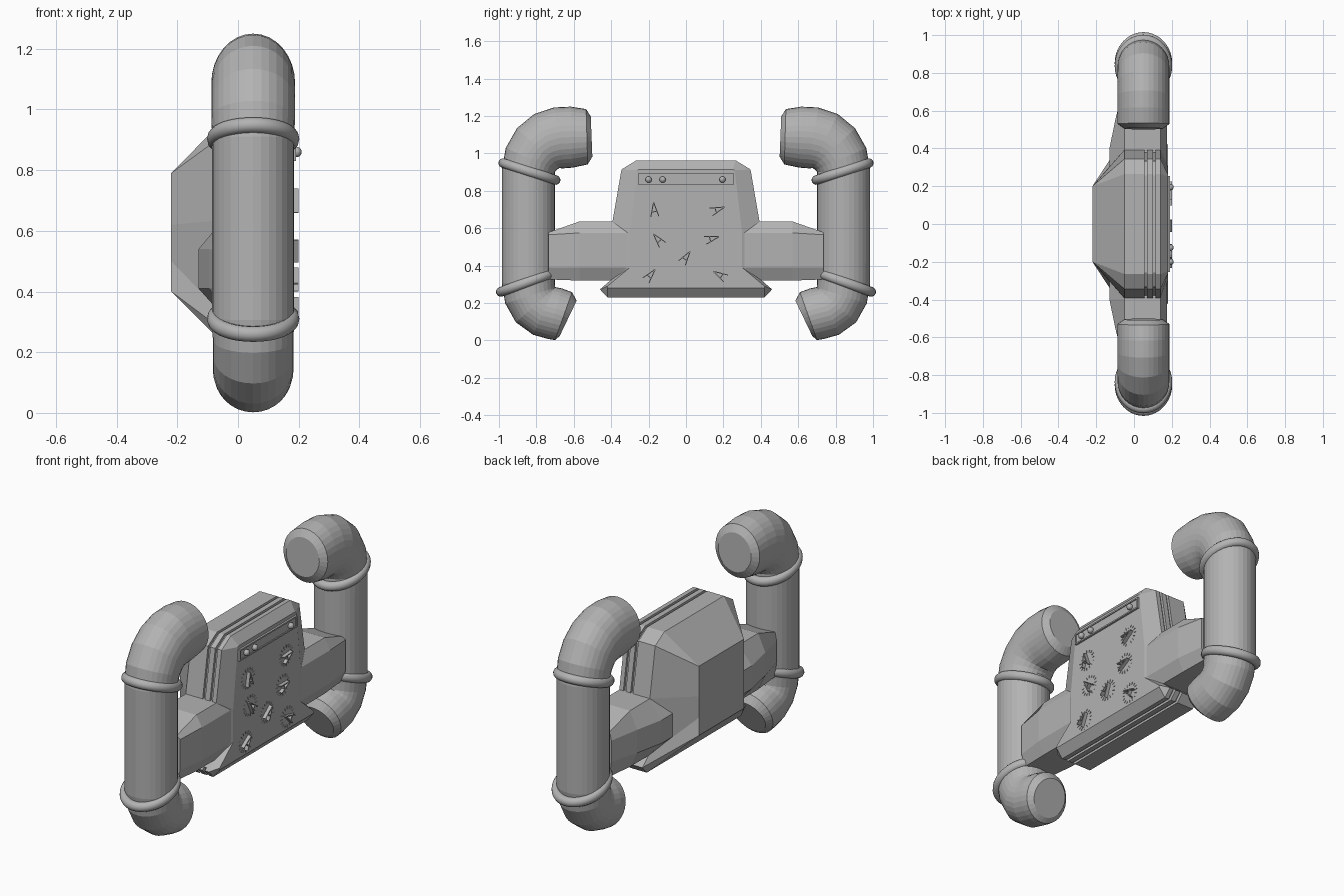
import bpy, bmesh
from math import sin, cos, pi, radians
from mathutils import Vector, Matrix

cube = bpy.data.objects.get("Cube")
if cube:
    bpy.data.objects.remove(cube, do_unlink=True)

grey = bpy.data.materials.new("plain grey")
grey.use_nodes = True
GREY = (0.45, 0.45, 0.45, 1)
grey.diffuse_color = GREY
grey.node_tree.nodes["Principled BSDF"].inputs["Base Color"].default_value = GREY

CX = 0.05      # depth of the grip axis
FACE = 0.18    # depth of the instrument face


def finish(bm, name):
    bmesh.ops.remove_doubles(bm, verts=bm.verts, dist=0.0001)
    bmesh.ops.recalc_face_normals(bm, faces=bm.faces)
    me = bpy.data.meshes.new(name)
    bm.to_mesh(me)
    bm.free()
    me.materials.append(grey)
    ob = bpy.data.objects.new(name, me)
    bpy.context.collection.objects.link(ob)
    return ob


def loft(name, sections):
    """Skin a list of equal-length closed sections and cap both ends."""
    bm = bmesh.new()
    rings = [[bm.verts.new(p) for p in s] for s in sections]
    n = len(rings[0])
    for a, b in zip(rings, rings[1:]):
        for i in range(n):
            j = (i + 1) % n
            bm.faces.new((a[i], a[j], b[j], b[i]))
    bm.faces.new(rings[0])
    bm.faces.new(rings[-1])
    return finish(bm, name)


def add_box(bm, centre, size, turn=0):
    m = (Matrix.Translation(centre) @ Matrix.Rotation(turn, 4, 'X')
         @ Matrix.Diagonal((*size, 1)))
    bmesh.ops.create_cube(bm, size=1, matrix=m)


# Central housing: mirrored outline, carried through stepped depths
def both(half):
    return half + [(-y, z) for y, z in reversed(half)]


outline = both([(.265, .963), (.345, .914), (.393, .636), (.40, .325), (.46, .273), (.42, .23)])
back = both([(.2, .79), (.2, .79), (.2, .62), (.2, .5), (.2, .4), (.2, .4)])
front = both([(.25, .914), (.26, .91), (.30, .575), (.30, .39), (.42, .29), (.42, .28)])
groove = [(y * .965, .6 + (z - .6) * .965) for y, z in outline]
layers = [(-.22, back), (-.05, outline), (.055, outline), (.055, groove), (.07, groove),
          (.07, outline), (.1, outline), (.1, groove), (.115, groove), (.115, outline),
          (.14, outline), (FACE, front)]
loft("housing", [[(x, y, z) for y, z in s] for x, s in layers])

# Side arms: faceted section tapering towards the grips
arm_root = [(-.13, .54), (-.05, .636), (.14, .636), (.175, .575),
            (.175, .39), (.14, .32), (-.05, .32), (-.13, .41)]
arm_mid = [(-.095, .54)] + arm_root[1:-1] + [(-.095, .41)]
arm_tip = [(-.05, .53), (-.04, .578), (.13, .578), (.155, .565),
           (.155, .39), (.13, .326), (-.04, .326), (-.05, .41)]

# Grip path: (y, z, radius) from lower end, up the handle, to upper end
grip_path = [(-.63, .118, .105), (-.655, .13, .136), (-.70, .143, .14), (-.76, .158, .14),
             (-.805, .19, .14), (-.833, .24, .14), (-.843, .31, .142), (-.843, .60, .142),
             (-.843, .905, .142), (-.828, .97, .148), (-.79, 1.028, .156), (-.74, 1.065, .162),
             (-.68, 1.083, .165), (-.61, 1.087, .163), (-.53, 1.089, .148), (-.505, 1.09, .108)]


def grip(name, side):
    pts = [Vector((0, p[0], p[1])) for p in grip_path]
    sections = []
    for i, (y, z, r) in enumerate(grip_path):
        t = (pts[min(i + 1, len(pts) - 1)] - pts[max(i - 1, 0)]).normalized()
        across = Vector((0, t.z, -t.y)) * r
        rx = min(r * .95, .138)
        ring = []
        for k in range(32):
            a = 2 * pi * k / 32
            p = pts[i] + across * cos(a) + Vector((CX + rx * sin(a), 0, 0))
            ring.append((p.x, -side * p.y, p.z))
        sections.append(ring)
    loft(name, sections)


def collar(name, y, z, tilt):
    bpy.ops.mesh.primitive_torus_add(major_segments=40, minor_segments=12,
                                     major_radius=.147, minor_radius=.026,
                                     location=(CX, y, z), rotation=(tilt, 0, 0))
    ob = bpy.context.object
    ob.name = name
    ob.scale.x = .88
    ob.data.materials.append(grey)
    bpy.ops.object.shade_smooth_by_angle(angle=radians(40))


for side, label in ((1, "left"), (-1, "right")):
    stations = [(.2, arm_root), (.4, arm_root), (.57, arm_mid), (.735, arm_tip)]
    loft(label + "_arm", [[(x, side * y, z) for x, z in s] for y, s in stations])
    grip(label + "_grip", side)
    collar(label + "_upper_collar", side * .837, .903, side * radians(18))
    collar(label + "_lower_collar", side * .852, .31, -side * radians(20))

# Warning light strip: raised frame with three studs
bm = bmesh.new()
add_box(bm, (FACE, 0, .862), (.012, .51, .064))
for z in (.834, .890):
    add_box(bm, (FACE + .004, 0, z), (.014, .51, .008))
for y in (-.251, .251):
    add_box(bm, (FACE + .004, y, .862), (.014, .008, .064))
finish(bm, "light_strip")

bm = bmesh.new()
for y in (-.2, -.125, .195):
    bmesh.ops.create_uvsphere(bm, u_segments=16, v_segments=10, radius=.017,
                              matrix=Matrix.Translation((FACE + .013, y, .86)))
finish(bm, "strip_studs")

# Dials: ring of ticks and a raised forked pointer
dials = [(-.17, .70, 5), (.17, .70, -70), (-.15, .54, 40), (.14, .545, -75),
         (0, .445, -35), (-.19, .35, -40), (.18, .35, 60)]
for n, (y, z, deg) in enumerate(dials, 1):
    bm = bmesh.new()
    for k in range(16):
        a = 2 * pi * k / 16
        add_box(bm, (FACE, y + .052 * cos(a), z + .052 * sin(a)), (.006, .014, .003), a)
    turn = Matrix.Rotation(radians(deg), 3, 'X')
    for s in (-1, 1):
        mid = Vector((FACE + .009, y, z)) + turn @ Vector((0, s * .011, 0))
        add_box(bm, mid, (.022, .005, .08), radians(deg) + s * .27)
    add_box(bm, Vector((FACE + .009, y, z)) + turn @ Vector((0, 0, -.012)),
            (.022, .025, .005), radians(deg))
    finish(bm, "dial_%d" % n)
